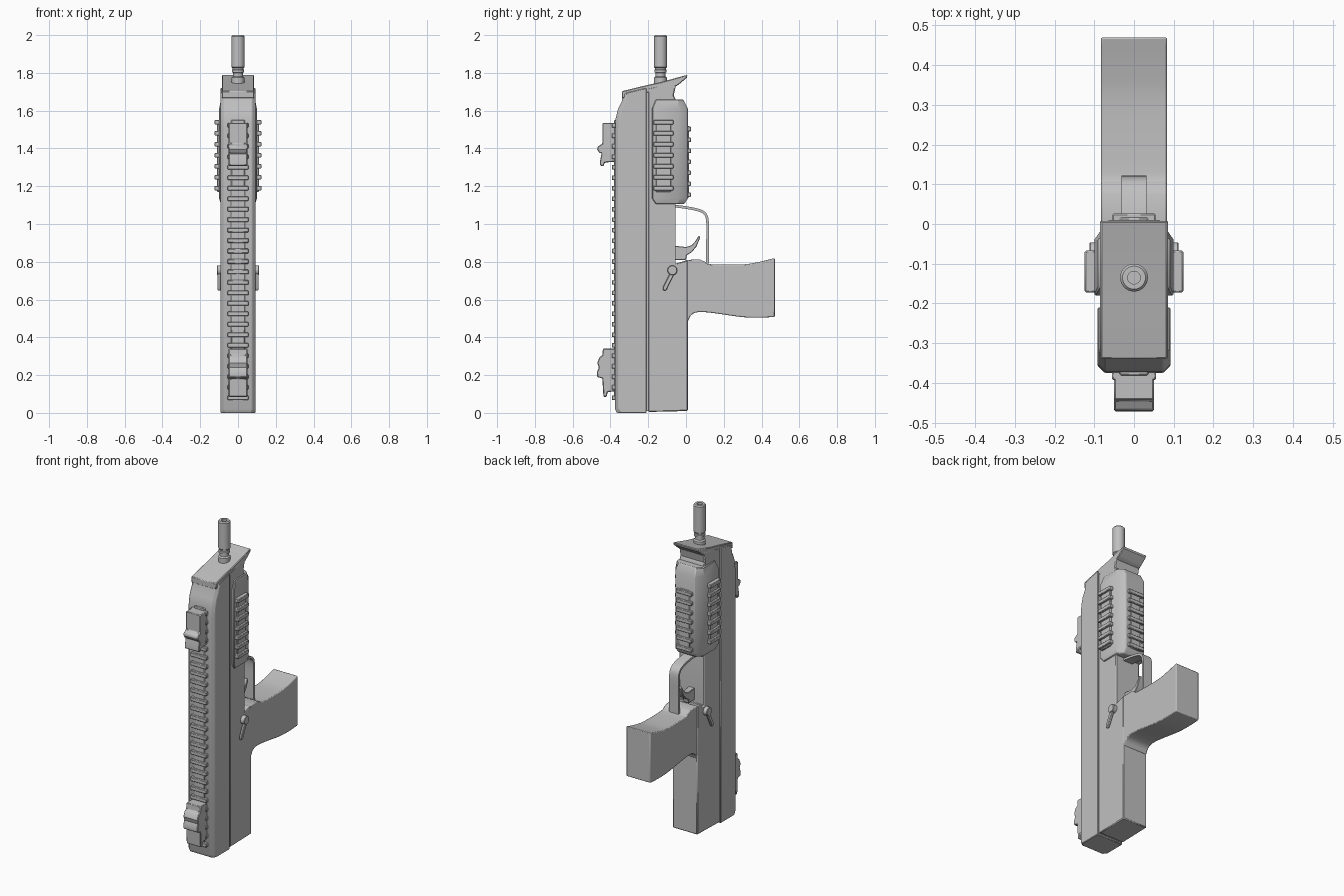
import bpy, bmesh, math
from mathutils import Vector, Matrix

if "Cube" in bpy.data.objects:
    bpy.data.objects.remove(bpy.data.objects["Cube"])

grey = bpy.data.materials.new("grey")
grey.diffuse_color = (0.53, 0.53, 0.53, 1)
grey.use_nodes = True
grey.node_tree.nodes["Principled BSDF"].inputs["Base Color"].default_value = grey.diffuse_color


def finish(name, bm, bevel=0.0, segs=1, angle=35):
    bmesh.ops.recalc_face_normals(bm, faces=bm.faces)
    me = bpy.data.meshes.new(name)
    bm.to_mesh(me)
    bm.free()
    me.materials.append(grey)
    ob = bpy.data.objects.new(name, me)
    bpy.context.collection.objects.link(ob)
    if bevel:
        m = ob.modifiers.new("bevel", 'BEVEL')
        m.width, m.segments, m.limit_method = bevel, segs, 'ANGLE'
        m.angle_limit = math.radians(40)
    bpy.ops.object.select_all(action='DESELECT')
    ob.select_set(True)
    bpy.context.view_layer.objects.active = ob
    bpy.ops.object.shade_smooth_by_angle(angle=math.radians(angle))
    return ob


def add_prism(bm, pts, x0, x1):
    """Side profile (y, z) extruded from x0 to x1."""
    a = [bm.verts.new((x0, y, z)) for y, z in pts]
    b = [bm.verts.new((x1, y, z)) for y, z in pts]
    bm.faces.new(a)
    bm.faces.new(b[::-1])
    n = len(pts)
    for i in range(n):
        bm.faces.new((a[i], b[i], b[(i + 1) % n], a[(i + 1) % n]))


def add_box(bm, x0, x1, y0, y1, z0, z1):
    add_prism(bm, [(y0, z0), (y1, z0), (y1, z1), (y0, z1)], x0, x1)


def prism(name, pts, w, bevel=0.0, segs=1, chamfer=None, size=0.02):
    bm = bmesh.new()
    add_prism(bm, pts, -w, w)
    if chamfer:
        bmesh.ops.recalc_face_normals(bm, faces=bm.faces)
        edges = [e for e in bm.edges if all(chamfer(v.co) for v in e.verts)
                 and abs(e.verts[0].co.x - e.verts[1].co.x) < 1e-5]
        bmesh.ops.bevel(bm, geom=edges, offset=size, segments=1, affect='EDGES')
    return finish(name, bm, bevel, segs)


def curve(pts, steps=6):
    """Smooth open curve through the given points."""
    p = [Vector(q) for q in pts]
    p = [2 * p[0] - p[1]] + p + [2 * p[-1] - p[-2]]
    out = []
    for i in range(1, len(p) - 2):
        a, b, c, d = p[i - 1:i + 3]
        for k in range(steps):
            t = k / steps
            out.append(0.5 * (2 * b + (c - a) * t + (2 * a - 5 * b + 4 * c - d) * t * t
                              + (3 * b - a - 3 * c + d) * t ** 3))
    return out + [p[-2]]


def band(path, r):
    """Closed outline of constant thickness around a path."""
    left, right = [], []
    for i, p in enumerate(path):
        t = (path[min(i + 1, len(path) - 1)] - path[max(i - 1, 0)]).normalized()
        n = Vector((-t.y, t.x)) * r
        left.append(p + n)
        right.append(p - n)
    return [tuple(q) for q in left + right[::-1]]


# Receiver: front half, seam strip and rear half
prism("receiver_front", [(-0.365, 0), (-0.21, 0), (-0.21, 1.72), (-0.335, 1.69), (-0.34, 1.65),
                         (-0.36, 1.61), (-0.372, 1.56), (-0.375, 1.5), (-0.375, 0.02)], 0.092,
      0.003, chamfer=lambda c: c.y < -0.33, size=0.018)
prism("receiver_seam", [(-0.22, 0.01), (-0.19, 0.01), (-0.19, 1.71), (-0.22, 1.71)], 0.083)
prism("receiver_rear", [(-0.2, 0.005), (0.01, 0.01), (0.01, 0.81), (-0.055, 0.79), (-0.055, 1.66),
                        (-0.065, 1.68), (-0.05, 1.75), (-0.2, 1.72)], 0.086, 0.005)

# Slanted muzzle cap
prism("muzzle_cap", [(-0.34, 1.665), (-0.2, 1.695), (-0.05, 1.73), (-0.03, 1.745), (0.005, 1.775),
                     (0.008, 1.79), (-0.13, 1.752), (-0.2, 1.737), (-0.34, 1.703)], 0.085, 0.004)

# Barrel, lathed with a hollow bore
bm = bmesh.new()
prof = [(0.034, 1.7), (0.034, 1.775), (0.026, 1.782), (0.026, 1.8), (0.033, 1.803), (0.033, 1.815),
        (0.029, 1.818), (0.029, 1.825), (0.035, 1.83), (0.035, 1.993), (0.029, 2.0), (0.016, 2.0),
        (0.016, 1.9), (0.0, 1.9)]
vs = [bm.verts.new((r, -0.135, z)) for r, z in prof]
es = [bm.edges.new(p) for p in zip(vs, vs[1:])]
bmesh.ops.spin(bm, geom=vs + es, cent=(0, -0.135, 0), axis=(0, 0, 1), angle=2 * math.pi,
               steps=28, use_duplicate=False)
bmesh.ops.remove_doubles(bm, verts=bm.verts, dist=1e-4)
finish("barrel", bm)

# Handguard: chamfered shell with tapered ends
bm = bmesh.new()
plan = [(0.1, -0.18), (0.1, -0.04), (0.066, 0.01), (-0.066, 0.01), (-0.1, -0.04), (-0.1, -0.18)]
rings = []
for z, sx, y_back, y_front in [(1.105, 0.9, -0.01, -0.16), (1.135, 1, 0.01, -0.18),
                               (1.61, 1, 0.01, -0.18), (1.66, 0.9, -0.015, -0.16)]:
    ring = []
    for x, y in plan:
        yy = y_back if y > 0 else y_front if y < -0.1 else y
        ring.append(bm.verts.new((x * sx, yy, z)))
    rings.append(ring)
for a, b in zip(rings, rings[1:]):
    for i in range(6):
        j = (i + 1) % 6
        bm.faces.new((a[i], a[j], b[j], b[i]))
bm.faces.new(rings[0])
bm.faces.new(rings[-1])
finish("handguard", bm, 0.004)

# Accessory rails: both sides and the back of the handguard
for side, name in ((1, "right"), (-1, "left")):
    bm = bmesh.new()
    xs = sorted((side * 0.09, side * 0.111))
    add_box(bm, *xs, -0.16, -0.08, 1.17, 1.545)
    for i in range(7):
        z = 1.19 + i * 0.058
        xs = sorted((side * 0.095, side * 0.124))
        add_box(bm, *xs, -0.172, -0.067, z - 0.012, z + 0.012)
    finish("side_rail_" + name, bm, 0.003)

bm = bmesh.new()
add_box(bm, -0.035, 0.035, 0, 0.016, 1.14, 1.52)
for i in range(7):
    z = 1.155 + i * 0.058
    add_box(bm, -0.054, 0.054, 0, 0.026, z - 0.012, z + 0.012)
finish("back_rail", bm, 0.003)

# Long front sight rail
bm = bmesh.new()
add_box(bm, -0.036, 0.036, -0.381, -0.36, 0.07, 1.55)
for i in range(27):
    z = 0.08 + i * 0.0555
    add_box(bm, -0.055, 0.055, -0.393, -0.37, z - 0.012, z + 0.012)
finish("front_rail", bm, 0.003)

# Folding sights
prism("upper_sight", [(-0.375, 1.535), (-0.443, 1.535), (-0.443, 1.425), (-0.468, 1.41),
                      (-0.47, 1.395), (-0.458, 1.375), (-0.447, 1.375), (-0.456, 1.33),
                      (-0.456, 1.31), (-0.437, 1.305), (-0.43, 1.325), (-0.375, 1.33)], 0.05, 0.004)
prism("lower_sight", [(-0.375, 0.34), (-0.44, 0.34), (-0.443, 0.305), (-0.458, 0.295),
                      (-0.47, 0.265), (-0.462, 0.24), (-0.472, 0.215), (-0.47, 0.19),
                      (-0.443, 0.182), (-0.437, 0.085), (-0.42, 0.085), (-0.415, 0.11),
                      (-0.375, 0.115)], 0.05, 0.004)

# Grip
top = curve([(0.075, 0.812), (0.1, 0.8), (0.13, 0.787), (0.3, 0.786), (0.39, 0.8), (0.47, 0.82)], 4)
bot = curve([(0.47, 0.508), (0.38, 0.504), (0.29, 0.508), (0.15, 0.528), (0.07, 0.534),
             (0.03, 0.52), (0.01, 0.485)], 4)
prism("grip", [(0.0, 0.81)] + [tuple(p) for p in top + bot] + [(0.0, 0.485)], 0.083, 0.006, 2)

# Trigger guard and trigger
prism("trigger_guard", band(curve([(-0.06, 1.095), (0.0, 1.087), (0.06, 1.075), (0.1, 1.055),
                                   (0.114, 1.01), (0.114, 0.9), (0.114, 0.79)], 5), 0.007), 0.032)
prism("trigger", [(-0.06, 0.81), (0.0, 0.81), (0.004, 0.835), (0.03, 0.85), (0.055, 0.88),
                  (0.076, 0.93), (0.068, 0.94), (0.05, 0.91), (0.03, 0.888), (0.0, 0.878),
                  (-0.06, 0.885)], 0.02, 0.003)

# Selector levers on both sides
for side, name in ((1, "right"), (-1, "left")):
    bm = bmesh.new()
    bmesh.ops.create_cone(bm, cap_ends=True, segments=20, radius1=0.026, radius2=0.026, depth=0.034,
                          matrix=Matrix.Translation((side * 0.095, -0.072, 0.755))
                          @ Matrix.Rotation(math.pi / 2, 4, 'Y'))
    xs = sorted((side * 0.092, side * 0.108))
    add_prism(bm, [(-0.058, 0.745), (-0.08, 0.75), (-0.122, 0.665), (-0.12, 0.648),
                   (-0.105, 0.648)], *xs)
    finish("selector_lever_" + name, bm, 0.003)
